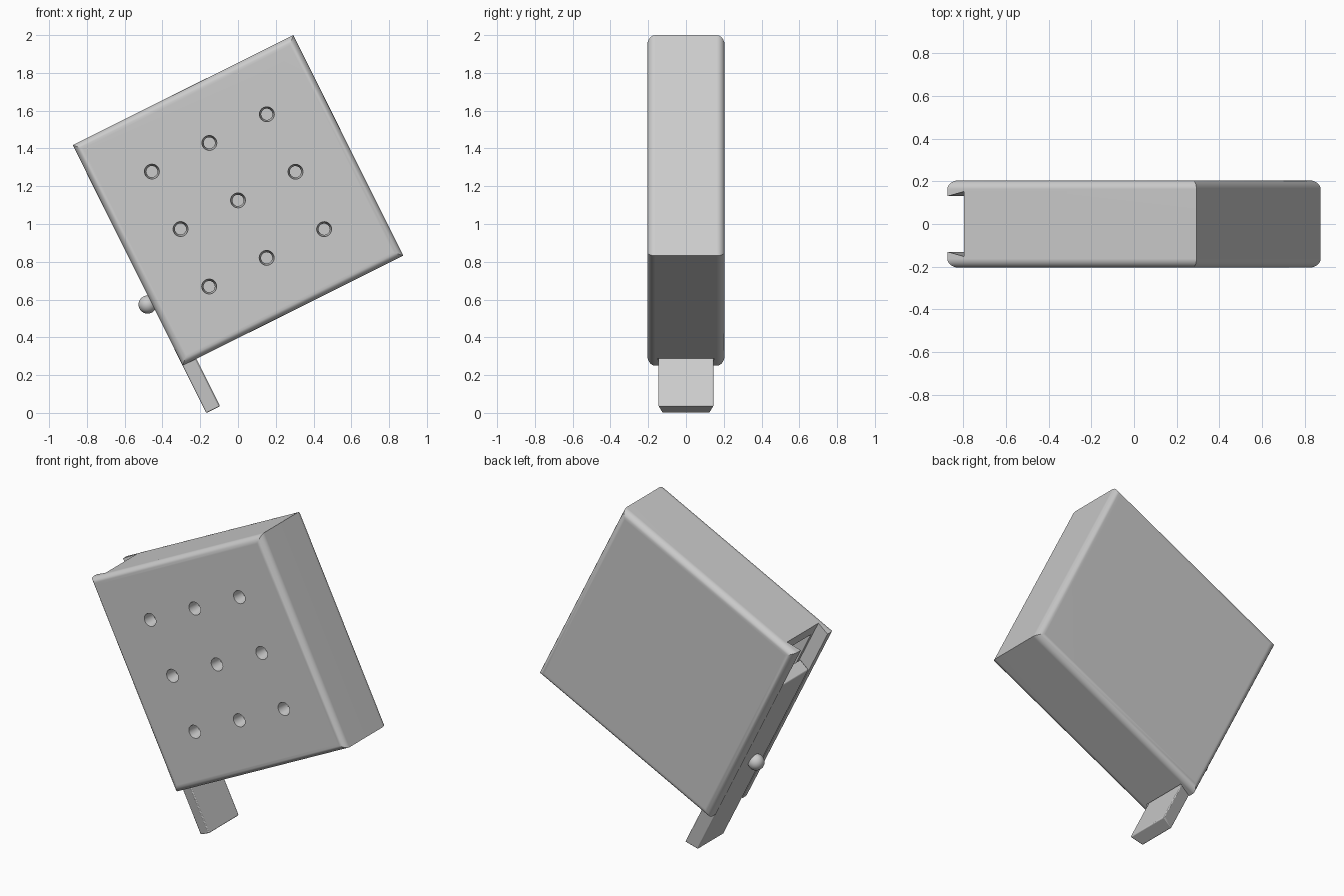
import bpy, bmesh, math
from mathutils import Matrix

cube = bpy.data.objects.get("Cube")
if cube:
    bpy.data.objects.remove(cube, do_unlink=True)

HALF = 0.6525      # half side of the square case
DEPTH = 0.205      # half thickness of the case
WALL = 0.08
SLIDE = 0.28       # how far the lid is pulled out
# The whole box stands tilted on the end of its lid
TILT = Matrix.Translation((0, 0, 1.125)) @ Matrix.Rotation(math.radians(-26.5), 4, 'Y')

grey = bpy.data.materials.new("light grey")
grey.use_nodes = True
grey.diffuse_color = (0.6, 0.6, 0.6, 1)
grey.node_tree.nodes["Principled BSDF"].inputs["Base Color"].default_value = (0.6, 0.6, 0.6, 1)


def make(name, bm):
    bmesh.ops.recalc_face_normals(bm, faces=bm.faces)
    mesh = bpy.data.meshes.new(name)
    bm.to_mesh(mesh)
    bm.free()
    mesh.materials.append(grey)
    obj = bpy.data.objects.new(name, mesh)
    bpy.context.collection.objects.link(obj)
    obj.matrix_world = TILT
    return obj


def block(hx, hy, hz):
    bm = bmesh.new()
    bmesh.ops.create_cube(bm, size=2, matrix=Matrix.Diagonal((hx, hy, hz, 1)))
    return bm


def dovetail(x_out, x_in, w_out, w_in, z0, z1):
    """Prism along z, narrower on the outer side."""
    bm = bmesh.new()
    pts = [(x_out, -w_out), (x_in, -w_in), (x_in, w_in), (x_out, w_out)]
    face = bm.faces.new([bm.verts.new((x, y, z0)) for x, y in pts])
    ext = bmesh.ops.extrude_face_region(bm, geom=[face])
    bmesh.ops.translate(bm, vec=(0, 0, z1 - z0),
                        verts=[v for v in ext["geom"] if isinstance(v, bmesh.types.BMVert)])
    return bm


def activate(obj):
    bpy.ops.object.select_all(action='DESELECT')
    obj.select_set(True)
    bpy.context.view_layer.objects.active = obj


def cut(obj, cutter):
    cutter.hide_render = True
    mod = obj.modifiers.new("cut", 'BOOLEAN')
    mod.operation = 'DIFFERENCE'
    mod.solver = 'EXACT'
    mod.object = cutter
    activate(obj)
    bpy.ops.object.modifier_apply(modifier=mod.name)
    bpy.data.objects.remove(cutter, do_unlink=True)


def smooth(obj):
    activate(obj)
    bpy.ops.object.shade_smooth_by_angle(angle=math.radians(35))
    wn = obj.modifiers.new("weighted normals", 'WEIGHTED_NORMAL')
    wn.keep_sharp = True


# Case: square slab with the front and back rims rounded
bm = block(HALF, DEPTH, HALF)
rims = [e for e in bm.edges if e.verts[0].co.y * e.verts[1].co.y > 0]
bmesh.ops.bevel(bm, geom=rims, offset=0.042, segments=5, profile=0.5, affect='EDGES')
case = make("case", bm)

# Hollow inside, then the dovetail groove for the lid
cut(case, make("cavity_cutter", block(HALF - WALL - 0.002, 0.13, HALF - WALL)))
cut(case, make("groove_cutter",
               dovetail(-HALF - 0.02, -HALF + 0.087, 0.125, 0.152, -0.8, 0.8)))

# Nine slightly tapered holes in the front wall
bm = bmesh.new()
for i in (-1, 0, 1):
    for k in (-1, 0, 1):
        bmesh.ops.create_cone(
            bm, cap_ends=True, segments=24, radius1=0.026, radius2=0.043, depth=0.13,
            matrix=Matrix.Translation((i * 0.34, -0.165, k * 0.34)) @ Matrix.Rotation(math.pi / 2, 4, 'X'))
cut(case, make("hole_cutter", bm))
smooth(case)

# Sliding lid, partly pulled out
lid = make("sliding_lid", dovetail(-HALF, -HALF + 0.081, 0.125, 0.147,
                                   -HALF - SLIDE, HALF - SLIDE))
bev = lid.modifiers.new("soft edges", 'BEVEL')
bev.width = 0.006
bev.segments = 2
smooth(lid)

# Round knob in the middle of the lid
bm = bmesh.new()
bmesh.ops.create_uvsphere(bm, u_segments=24, v_segments=14, radius=0.048,
                          matrix=Matrix.Translation((-HALF - 0.022, 0, -SLIDE)))
knob = make("lid_knob", bm)
smooth(knob)
